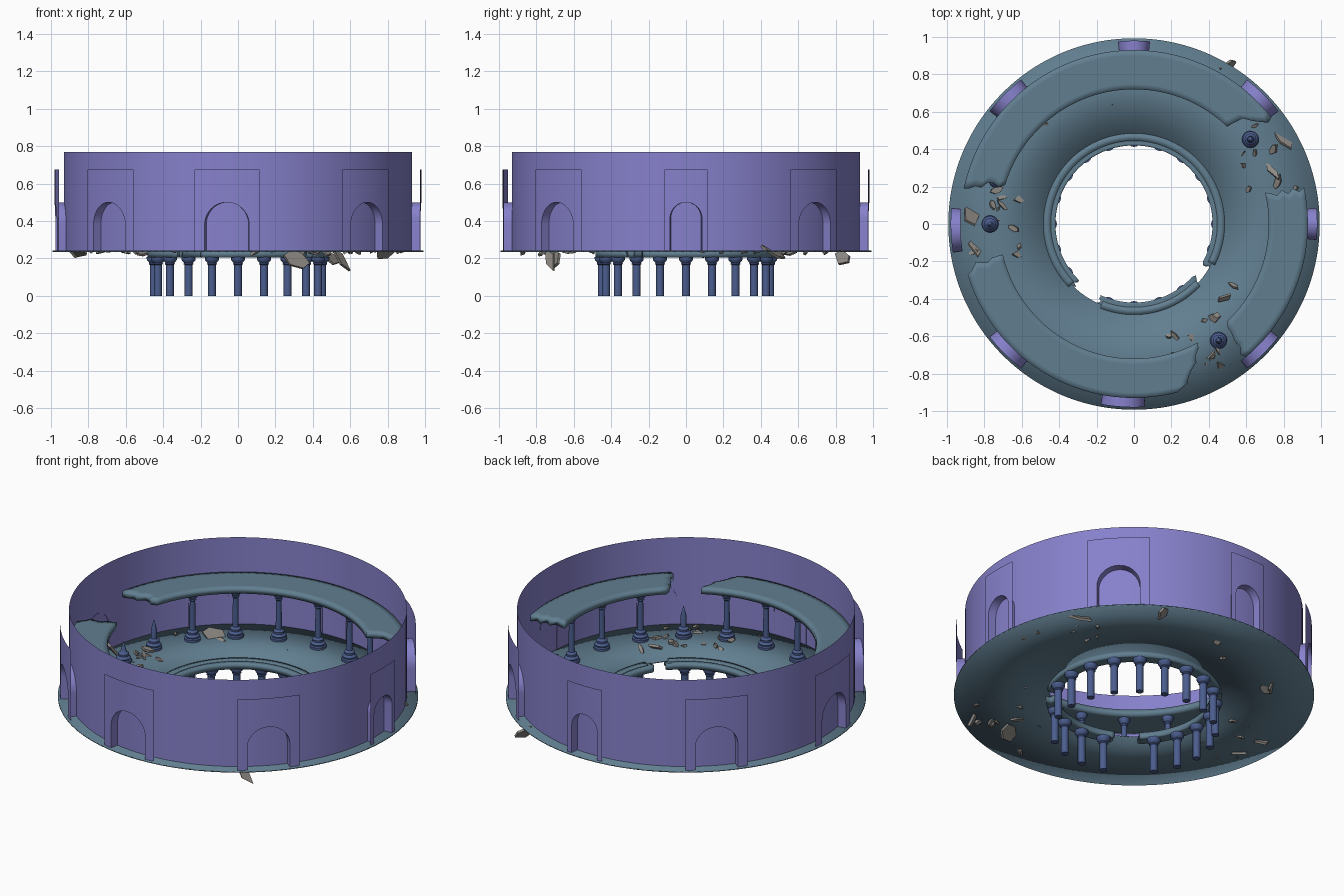
import bpy, bmesh, math, random
from math import sin, cos, pi, radians
from mathutils import Vector, Matrix, Euler

if "Cube" in bpy.data.objects:
    bpy.data.objects.remove(bpy.data.objects["Cube"])

random.seed(7)


def material(name, rgb):
    m = bpy.data.materials.new(name)
    m.diffuse_color = (*rgb, 1)
    m.use_nodes = True
    m.node_tree.nodes["Principled BSDF"].inputs["Base Color"].default_value = m.diffuse_color
    return m


PURPLE = material("wall_purple", (0.24, 0.22, 0.60))
TEAL = material("floor_teal", (0.12, 0.21, 0.28))
BLUE = material("column_blue", (0.07, 0.11, 0.27))
GREY = material("rubble_grey", (0.27, 0.25, 0.23))


def make(name, bm, mat, smooth=True):
    me = bpy.data.meshes.new(name)
    bm.to_mesh(me)
    bm.free()
    me.materials.append(mat)
    ob = bpy.data.objects.new(name, me)
    bpy.context.collection.objects.link(ob)
    if smooth:
        bpy.ops.object.select_all(action='DESELECT')
        ob.select_set(True)
        bpy.context.view_layer.objects.active = ob
        bpy.ops.object.shade_smooth_by_angle(angle=radians(35))
    return ob


def polar(r, deg, z):
    return Vector((r * cos(radians(deg)), r * sin(radians(deg)), z))


def grid(bm, rows):
    """Quad sheet through rows of points."""
    vs = [[bm.verts.new(p) for p in row] for row in rows]
    for a, b in zip(vs, vs[1:]):
        for i in range(len(a) - 1):
            bm.faces.new((a[i], b[i], b[i + 1], a[i + 1]))


def slab(name, r0, r1, top, thick, start, end, jag=0.0):
    """Ring sector; start and end are (inner, outer) angles, torn by jag degrees."""
    n_rows = 8 if jag else 2
    steps = max(8, int(abs(end[0] - start[0]) / 2.5))
    rows = []
    for j in range(n_rows):
        t = j / (n_rows - 1)
        a = start[0] + (start[1] - start[0]) * t + random.uniform(-jag, jag)
        b = end[0] + (end[1] - end[0]) * t + random.uniform(-jag, jag)
        rows.append([polar(r0 + (r1 - r0) * t, a + (b - a) * i / steps, top)
                     for i in range(steps + 1)])
    bm = bmesh.new()
    grid(bm, rows)
    bmesh.ops.remove_doubles(bm, verts=bm.verts, dist=1e-5)
    bmesh.ops.recalc_face_normals(bm, faces=bm.faces)
    if sum(f.normal.z for f in bm.faces) < 0:
        bmesh.ops.reverse_faces(bm, faces=bm.faces)
    ob = make(name, bm, TEAL)
    mod = ob.modifiers.new("thickness", 'SOLIDIFY')
    mod.thickness, mod.offset = thick, -1
    return ob


def lathe(bm, profile, at, seg=16):
    rows = [[at + polar(r, 360 * i / seg, z) for i in range(seg + 1)] for r, z in profile]
    grid(bm, rows)


# main floor, and the broken rim around its central opening
slab("main_floor", 0.465, 0.993, 0.243, 0.008, (0, 0), (360, 360))
for i, (a, b) in enumerate([(-29, 226), (246, 319)]):
    slab(f"opening_rim_{i}", 0.42, 0.485, 0.241, 0.036, (a, a), (b, b), 2.0)
    slab(f"rim_step_{i}", 0.445, 0.485, 0.246, 0.006, (a + 2, a + 2), (b - 2, b - 2))

# broken upper gallery in three pieces
for i, (a, b) in enumerate([((47, 37), (163, 168)),
                            ((192, 196), (299, 285)),
                            ((-46, -50), (13, 11))]):
    slab(f"gallery_{i}", 0.72, 0.93, 0.56, 0.035, a, b, 1.5)

# outer wall
bm = bmesh.new()
grid(bm, [[polar(0.931, 3 * i, z) for i in range(121)] for z in (0.235, 0.77)])
bmesh.ops.remove_doubles(bm, verts=bm.verts, dist=1e-5)
make("outer_wall", bm, PURPLE)


# eight curved doorway panels, each with an arched recess running back to the wall
def doorway(name, centre, half_panel, half_arch):
    z0, z_top, arch_top = 0.24, 0.675, 0.50
    arch_r = radians(half_arch) * 0.98
    spring = arch_top - arch_r
    curve = [(half_arch * -cos(pi * k / 20), spring + arch_r * sin(pi * k / 20))
             for k in range(21)]
    bm = bmesh.new()
    for s in (-1, 1):
        grid(bm, [[polar(0.98, centre + s * (half_arch + (half_panel - half_arch) * t / 4), z)
                   for t in range(5)] for z in (z0, z_top)])
    grid(bm, [[polar(0.98, centre + a, z) for a, z in curve],
              [polar(0.98, centre + a, z_top) for a, z in curve]])
    outline = [(-half_arch, z0)] + curve + [(half_arch, z0)]
    grid(bm, [[polar(r, centre + a, z) for a, z in outline] for r in (0.98, 0.928)])
    bmesh.ops.remove_doubles(bm, verts=bm.verts, dist=1e-5)
    bmesh.ops.recalc_face_normals(bm, faces=bm.faces)
    make(name, bm, PURPLE)


for i in range(8):
    narrow = i in (0, 2)
    shift = {6: -3.5, 4: 2.0}.get(i, 0)
    doorway(f"doorway_{i}", 45 * i + shift, 6.8 if narrow else 10.2,
            5.0 if narrow else 7.0)

# lower columns hanging below the rim
LOWER = [(0.0, 0.0), (0.021, 0.0), (0.021, 0.165), (0.027, 0.17), (0.024, 0.176),
         (0.036, 0.19), (0.038, 0.196), (0.038, 0.207), (0.0, 0.207)]
for k in range(20):
    if k in (13, 18):
        continue
    bm = bmesh.new()
    lathe(bm, LOWER, polar(0.45, 18 * k, 0))
    bmesh.ops.remove_doubles(bm, verts=bm.verts, dist=1e-5)
    bmesh.ops.recalc_face_normals(bm, faces=bm.faces)
    make(f"lower_column_{k}", bm, BLUE)

# upper columns; those in the gallery gaps are snapped to spiky stubs
BASE = [(0.046, 0.243), (0.046, 0.256), (0.04, 0.262), (0.042, 0.27), (0.03, 0.282),
        (0.031, 0.294), (0.018, 0.305)]
FULL = BASE + [(0.015, 0.48), (0.021, 0.487), (0.018, 0.493), (0.03, 0.508),
               (0.032, 0.528), (0.0, 0.528)]
STUBS = {2: 0.40, 9: 0.42, 10: 0.37, 17: 0.43}
for k in range(20):
    if k == 1:
        continue
    prof = FULL
    if k in STUBS:
        h = STUBS[k]
        prof = BASE + [(0.016, h - 0.06), (0.008, h - 0.03), (0.0, h)]
    bm = bmesh.new()
    lathe(bm, prof, polar(0.77, 18 * k, 0))
    bmesh.ops.remove_doubles(bm, verts=bm.verts, dist=1e-5)
    bmesh.ops.recalc_face_normals(bm, faces=bm.faces)
    make(f"upper_column_{k}", bm, BLUE)


# flat rubble shards
def shard(name, pos, length, width, rot):
    bm = bmesh.new()
    n = random.choice((4, 5, 6))
    vs = []
    for i in range(n):
        a = 2 * pi * (i + random.uniform(-0.25, 0.25)) / n
        vs.append(bm.verts.new((length / 2 * cos(a), width / 2 * sin(a), 0)))
    f = bm.faces.new(vs)
    up = bmesh.ops.extrude_face_region(bm, geom=[f])
    bmesh.ops.translate(bm, vec=(0, 0, 0.014),
                        verts=[v for v in up["geom"] if isinstance(v, bmesh.types.BMVert)])
    bmesh.ops.recalc_face_normals(bm, faces=bm.faces)
    bm.transform(Matrix.Translation(pos) @ Euler(rot).to_matrix().to_4x4())
    make(name, bm, GREY, False)


# large tilted slabs: position, length, width, rotation
BIG = [((-0.87, 0.04, 0.26), 0.16, 0.10, (0.3, 0.9, 1.4)),
       ((-0.85, -0.12, 0.23), 0.13, 0.08, (0.5, 0.3, 1.9)),
       ((0.49, 0.84, 0.20), 0.13, 0.08, (0.9, 0.5, 0.5)),
       ((0.31, -0.70, 0.19), 0.15, 0.10, (1.1, 0.3, 0.3)),
       ((0.55, -0.72, 0.19), 0.15, 0.06, (1.0, 0.9, 0.4)),
       ((0.79, 0.46, 0.23), 0.17, 0.07, (0.7, 0.4, 2.2)),
       ((0.74, 0.28, 0.25), 0.13, 0.04, (0.2, 0.4, 2.2)),
       ((-0.55, 0.55, 0.25), 0.14, 0.09, (0.9, 0.2, 0.8))]
for i, (p, l, w, rot) in enumerate(BIG):
    shard(f"large_rubble_{i}", Vector(p), l, w, rot)

# small scattered pieces, mostly under the gallery gaps
for i in range(46):
    centre, spread = random.choice([(25, 18), (182, 16), (-60, 16), (0, 180)])
    pos = polar(random.uniform(0.62, 0.90), centre + random.uniform(-spread, spread),
                random.uniform(0.225, 0.255))
    size = random.uniform(0.035, 0.09)
    shard(f"small_rubble_{i}", pos, size, size * random.uniform(0.3, 0.7),
          (random.uniform(-0.7, 0.7), random.uniform(-0.7, 0.7), random.uniform(0, 6.28)))
